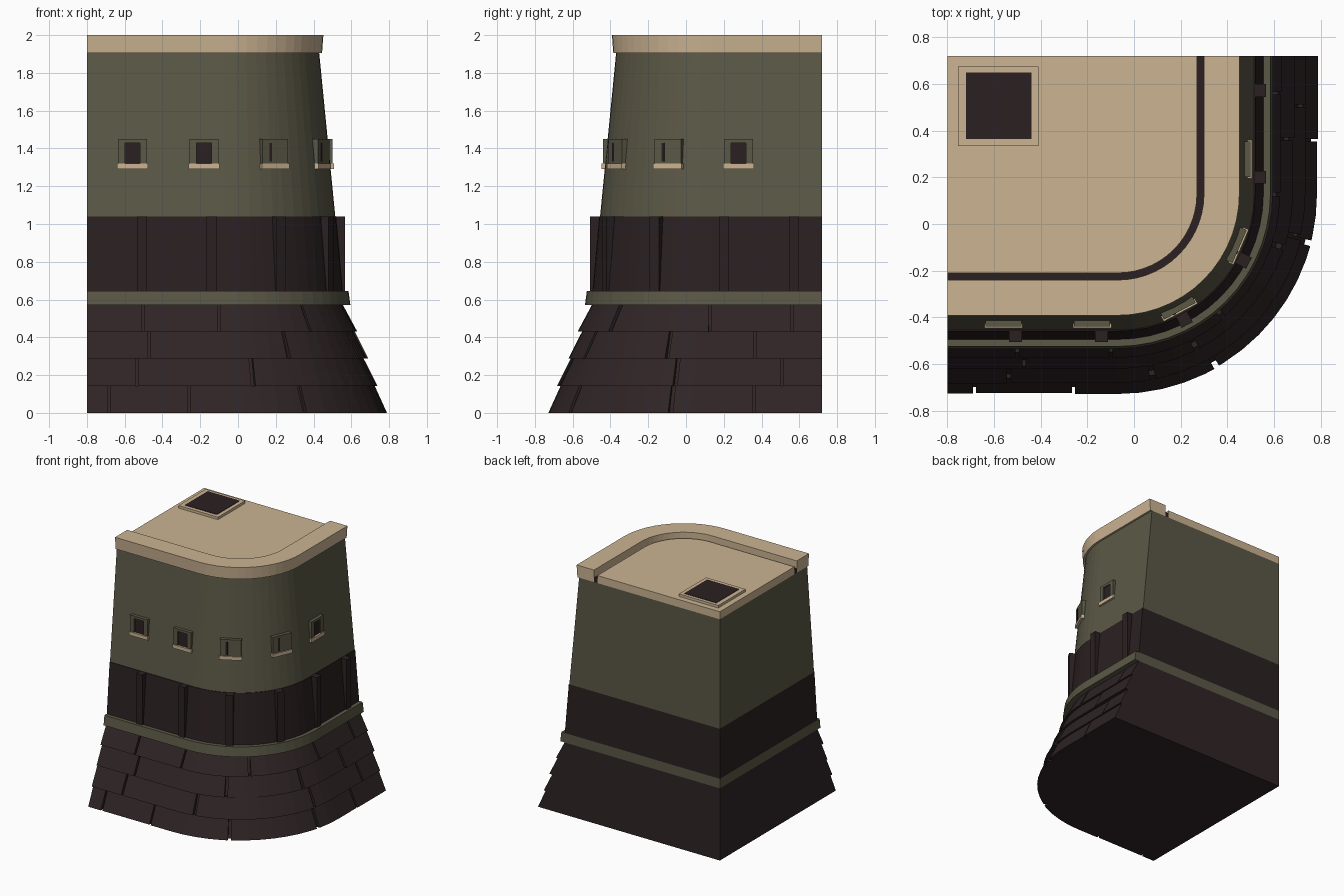
import bpy, bmesh, math, random
from mathutils import Matrix

random.seed(4)
if "Cube" in bpy.data.objects:
    bpy.data.objects.remove(bpy.data.objects["Cube"])

CX, CY = -0.07, 0.13        # centre of the rounded corner
LEFT, BACK = -0.80, 0.72    # flat rear sides
STEPS = 14


def material(name, rgb):
    m = bpy.data.materials.new(name)
    m.use_nodes = True
    m.diffuse_color = (*rgb, 1)
    m.node_tree.nodes["Principled BSDF"].inputs["Base Color"].default_value = (*rgb, 1)
    return m


TAN = material("pale sandstone", (0.60, 0.455, 0.29))
OLIVE = material("olive plaster", (0.105, 0.098, 0.061))
DARK = material("dark brown", (0.024, 0.0145, 0.0155))
STONE = material("brown stone", (0.028, 0.0175, 0.0185))


def finish(name, bm, mat):
    bmesh.ops.recalc_face_normals(bm, faces=bm.faces)
    mesh = bpy.data.meshes.new(name)
    bm.to_mesh(mesh)
    bm.free()
    mesh.materials.append(mat)
    ob = bpy.data.objects.new(name, mesh)
    bpy.context.collection.objects.link(ob)
    return ob


def on_path(r, t):
    """Point at offset r: t 0-1 front run, 1-2 rounded corner, 2-3 side run."""
    if t <= 1:
        return LEFT + (CX - LEFT) * t, CY - r
    if t >= 2:
        return CX + r, CY + (BACK - CY) * (t - 2)
    a = (t - 1) * math.pi / 2
    return CX + r * math.sin(a), CY - r * math.cos(a)


def samples(t0, t1):
    inner = [1 + i / STEPS for i in range(STEPS + 1)]
    return [t0] + [t for t in inner if t0 + 0.001 < t < t1 - 0.001] + [t1]


def block(name, profile, mat):
    """Solid filling the whole footprint, lofted through (r, z) rings."""
    bm = bmesh.new()
    rings = []
    for r, z in profile:
        pts = [on_path(r, t) for t in samples(0, 3)] + [(LEFT, BACK)]
        rings.append([bm.verts.new((x, y, z)) for x, y in pts])
    n = len(rings[0])
    for a, b in zip(rings, rings[1:]):
        for i in range(n):
            j = (i + 1) % n
            bm.faces.new((a[i], a[j], b[j], b[i]))
    bm.faces.new(rings[0])
    bm.faces.new(rings[-1])
    return finish(name, bm, mat)


def sweep(name, section, mat, t0=0, t1=3):
    """Closed (r, z) section carried along part of the path."""
    bm = bmesh.new()
    rows = [[bm.verts.new((*on_path(r, t), z)) for r, z in section]
            for t in samples(t0, t1)]
    n = len(section)
    for a, b in zip(rows, rows[1:]):
        for i in range(n):
            j = (i + 1) % n
            bm.faces.new((a[i], a[j], b[j], b[i]))
    bm.faces.new(rows[0])
    bm.faces.new(rows[-1])
    return finish(name, bm, mat)


def box(name, lo, hi, mat, matrix=Matrix()):
    bm = bmesh.new()
    size = [h - l for l, h in zip(lo, hi)]
    mid = [(l + h) / 2 for l, h in zip(lo, hi)]
    bmesh.ops.create_cube(bm, size=1, matrix=matrix @ Matrix.Translation(mid)
                          @ Matrix.Diagonal((*size, 1)))
    return finish(name, bm, mat)


def facing(t):
    """Local frame on the wall: -y points outward, y = -r."""
    a = min(max(t - 1, 0), 1) * math.pi / 2
    x, y = on_path(0, t)
    return Matrix.Translation((x, y, 0)) @ Matrix.Rotation(a, 4, 'Z')


# Stacked body
block("plinth_core", [(0.83, 0), (0.60, 0.57)], STONE)
block("belt_band", [(0.665, 0.57), (0.655, 0.645)], OLIVE)
block("lower_wall", [(0.625, 0.645), (0.59, 1.04)], DARK)
block("upper_wall", [(0.585, 1.04), (0.50, 1.905)], OLIVE)

# Battered stone courses with open joints
courses = [
    (0.00, 0.143, 0.860, 0.795, (0.16, 0.74, 1.33, 1.84, 2.39)),
    (0.143, 0.287, 0.808, 0.735, (0.36, 1.12, 1.85, 2.64)),
    (0.287, 0.430, 0.755, 0.683, (0.45, 1.30, 1.80, 2.40)),
    (0.430, 0.570, 0.700, 0.625, (0.41, 0.96, 1.45, 2.00, 2.73)),
]
for c, (z0, z1, r0, r1, joints) in enumerate(courses):
    ends = [0, *joints, 3]
    for i, (a, b) in enumerate(zip(ends, ends[1:])):
        d = random.uniform(-0.006, 0.006)
        gap = 0.009
        sweep(f"plinth_stone_{c + 1}_{i + 1}",
              [(0.5, z0), (r0 + d, z0), (r1 + d, z1), (0.5, z1)], STONE,
              a + gap * (i > 0), b - gap * (b < 3))

# Pilasters on the lower wall
for i, t in enumerate((0.40, 0.905, 1.31, 1.69, 2.12, 2.75)):
    box(f"pilaster_{i + 1}", (-0.027, -0.637, 0.645), (0.027, -0.57, 1.04),
        DARK, facing(t))

# Windows: raised frame, sill and dark pane
for i, (t, opened) in enumerate(((0.33, 1), (0.85, 1), (1.31, 0), (1.74, 0), (2.25, 1))):
    m = facing(t)
    n = i + 1
    box(f"window_sill_{n}", (-0.082, -0.577, 1.292), (0.082, -0.52, 1.32), TAN, m)
    half = 0.04 if opened else 0.075
    box(f"window_lintel_{n}", (-0.077, -0.57, 1.43), (0.077, -0.50, 1.45), OLIVE, m)
    if opened:
        for side in (-1, 1):
            x0, x1 = sorted((side * 0.04, side * 0.077))
            box(f"window_jamb_{n}_{'right' if side < 0 else 'left'}",
                (x0, -0.57, 1.32), (x1, -0.50, 1.43), OLIVE, m)
        box(f"window_pane_{n}", (-0.04, -0.562, 1.32), (0.04, -0.554, 1.43), DARK, m)
    else:
        box(f"window_shutter_{n}", (-0.077, -0.57, 1.32), (0.077, -0.50, 1.43), OLIVE, m)
        box(f"window_slit_{n}", (-0.035, -0.573, 1.33), (-0.02, -0.565, 1.43), DARK, m)

# Roof: slab, dark gutter and parapet
block("roof_slab", [(0.34, 1.905), (0.34, 1.965)], TAN)
sweep("roof_gutter", [(0.34, 1.905), (0.37, 1.905), (0.37, 1.94), (0.34, 1.94)], DARK)
sweep("parapet", [(0.37, 1.905), (0.515, 1.905), (0.522, 2.0), (0.37, 2.0)], TAN)

# Roof hatch
box("hatch_frame", (-0.755, 0.335, 1.96), (-0.41, 0.675, 1.985), TAN)
box("hatch_cover", (-0.72, 0.365, 1.981), (-0.44, 0.65, 1.988), DARK)
